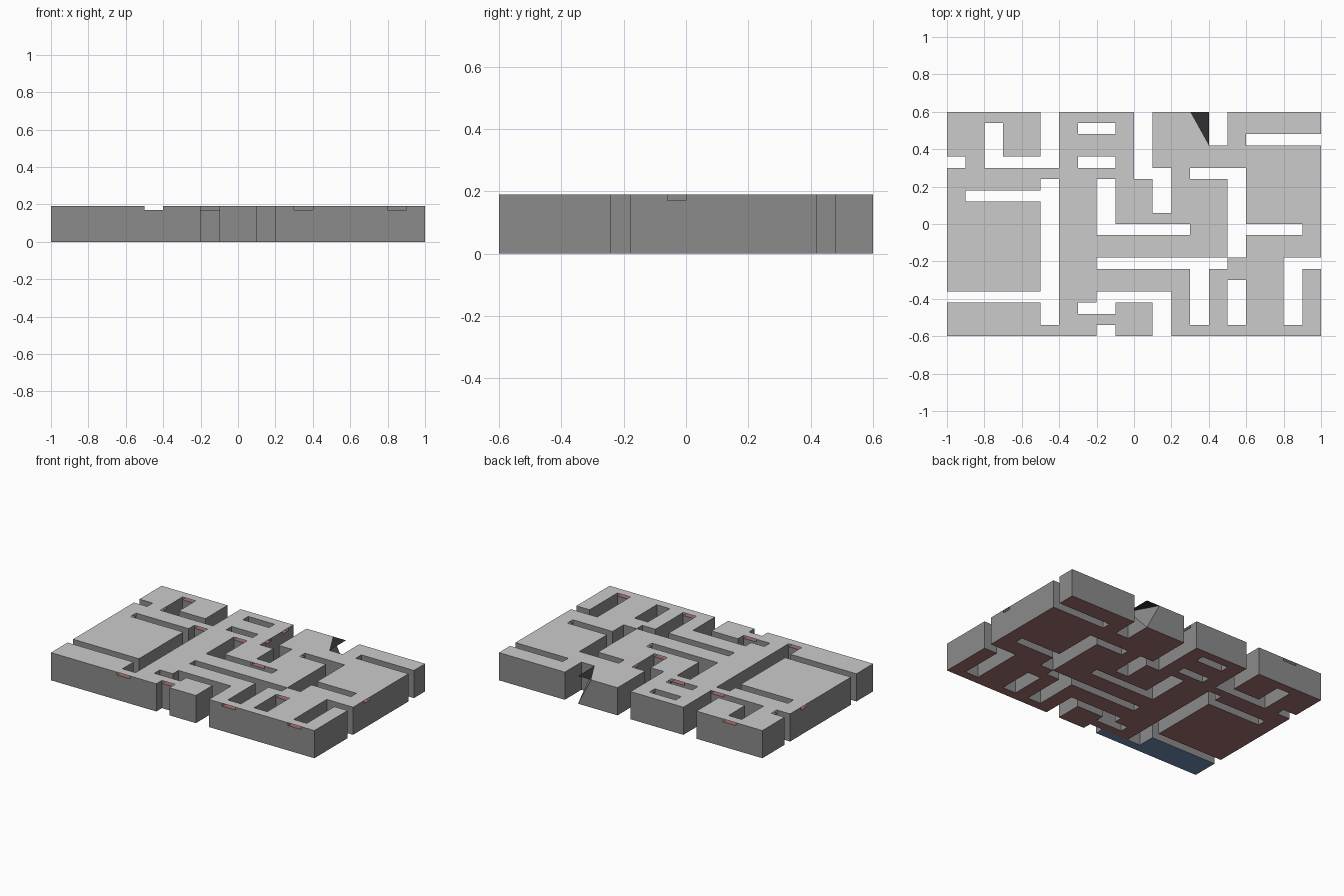
import bpy, bmesh
from mathutils import Vector

if "Cube" in bpy.data.objects:
    bpy.data.objects.remove(bpy.data.objects["Cube"])

NX, NY = 20, 20
SX, SY = 0.1, 0.06
LEVELS = [0.0, 0.17, 0.19]   # floor, bridge ledge, top sheet
TOP, WALL, RED, BLUE, BLACK = range(5)

# Through-cut channels on the 20 x 20 grid: column range, row range
channels = [
    (5, 6, 15, 20), (5, 6, 1, 14), (2, 3, 15, 19), (0, 1, 15, 16), (2, 5, 15, 16),
    (1, 5, 12, 13), (0, 5, 3, 4), (7, 9, 18, 19), (7, 9, 15, 16), (8, 9, 9, 14),
    (8, 13, 9, 10), (10, 11, 14, 20), (11, 12, 11, 15), (13, 16, 14, 15),
    (15, 16, 7, 15), (16, 19, 9, 10), (8, 15, 6, 7), (18, 20, 6, 7),
    (13, 14, 1, 6), (15, 16, 1, 5), (18, 19, 1, 6), (8, 12, 3, 4), (7, 9, 2, 3),
    (11, 12, 0, 4), (8, 9, 0, 1), (14, 15, 17, 20), (16, 20, 17, 18),
]
# Bridges between blocks, with a thin slot under the top sheet
bridges = [(5, 0), (5, 14), (2, 19), (1, 15), (0, 12), (9, 18), (9, 15), (8, 14),
           (11, 10), (12, 14), (15, 5), (19, 9), (13, 0), (13, 9), (8, 1), (18, 0)]

height = {(c, r): 2 for c in range(NX) for r in range(NY)}
for c, r in bridges:
    height[c, r] = 1
for c0, c1, r0, r1 in channels:
    for c in range(c0, c1):
        for r in range(r0, r1):
            height[c, r] = 0

bm = bmesh.new()
cache = {}


def vert(c, r, k):
    if (c, r, k) not in cache:
        cache[c, r, k] = bm.verts.new((c * SX - 1, r * SY - 0.6, LEVELS[k]))
    return cache[c, r, k]


def face(mat, *points):
    bm.faces.new([vert(*p) for p in points]).material_index = mat


def triangle(mat, *points):
    bm.faces.new([bm.verts.new(p) for p in points]).material_index = mat


# Top sheet, floor, slot ledges and exposed walls
for (c, r), h in height.items():
    if not h:
        continue
    ring = [(c, r), (c + 1, r), (c + 1, r + 1), (c, r + 1)]
    face(TOP, *[(*p, 2) for p in ring])
    front_left = (c < 5 and r < 3) or (c < 8 and r == 0)
    face(BLUE if front_left else RED, *[(*p, 0) for p in reversed(ring)])
    if h == 1:
        face(RED, *[(*p, 1) for p in ring])
    for i, (dc, dr) in enumerate([(0, -1), (1, 0), (0, 1), (-1, 0)]):
        if height.get((c + dc, r + dr), 0):
            continue
        a, b = ring[i], ring[(i + 1) % 4]
        for k in range(h):
            face(WALL, (*a, k), (*b, k), (*b, k + 1), (*a, k + 1))

# Sliced corner beside the back channel
p, q, s = Vector((0.3, 0.6, 0.19)), Vector((0.4, 0.42, 0.19)), Vector((0.4, 0.6, 0))
corner = Vector((0.4, 0.6, 0.19))
normal = (q - p).cross(s - p)
if normal.x < 0:
    normal = -normal
local = []
for f in bm.faces:
    m = f.calc_center_median()
    if 0.3 < m.x < 0.401 and m.y > 0.42 and m.z > 0.01:
        local.append(f)
geom = list({e for f in local for e in f.edges}) + list({v for f in local for v in f.verts}) + local
bmesh.ops.bisect_plane(bm, geom=geom, dist=1e-5, plane_co=p, plane_no=normal, clear_outer=True)
bmesh.ops.remove_doubles(bm, verts=bm.verts, dist=1e-4)
triangle(WALL, p, q, s)          # slanted cut
triangle(BLACK, p, q, corner)    # dark flap level with the top

mesh = bpy.data.meshes.new("channelled_slab")
bm.to_mesh(mesh)
bm.free()
slab = bpy.data.objects.new("channelled_slab", mesh)
bpy.context.collection.objects.link(slab)

# Colours of the top, walls, floor and flap
for name, colour in [("top_grey", (0.8, 0.8, 0.8)), ("wall_grey", (0.26, 0.26, 0.26)),
                     ("floor_red", (0.37, 0.16, 0.16)), ("floor_blue", (0.16, 0.27, 0.45)),
                     ("flap_black", (0.03, 0.03, 0.03))]:
    mat = bpy.data.materials.new(name)
    mat.diffuse_color = (*colour, 1)
    mat.use_nodes = True
    mat.node_tree.nodes["Principled BSDF"].inputs["Base Color"].default_value = mat.diffuse_color
    mesh.materials.append(mat)
